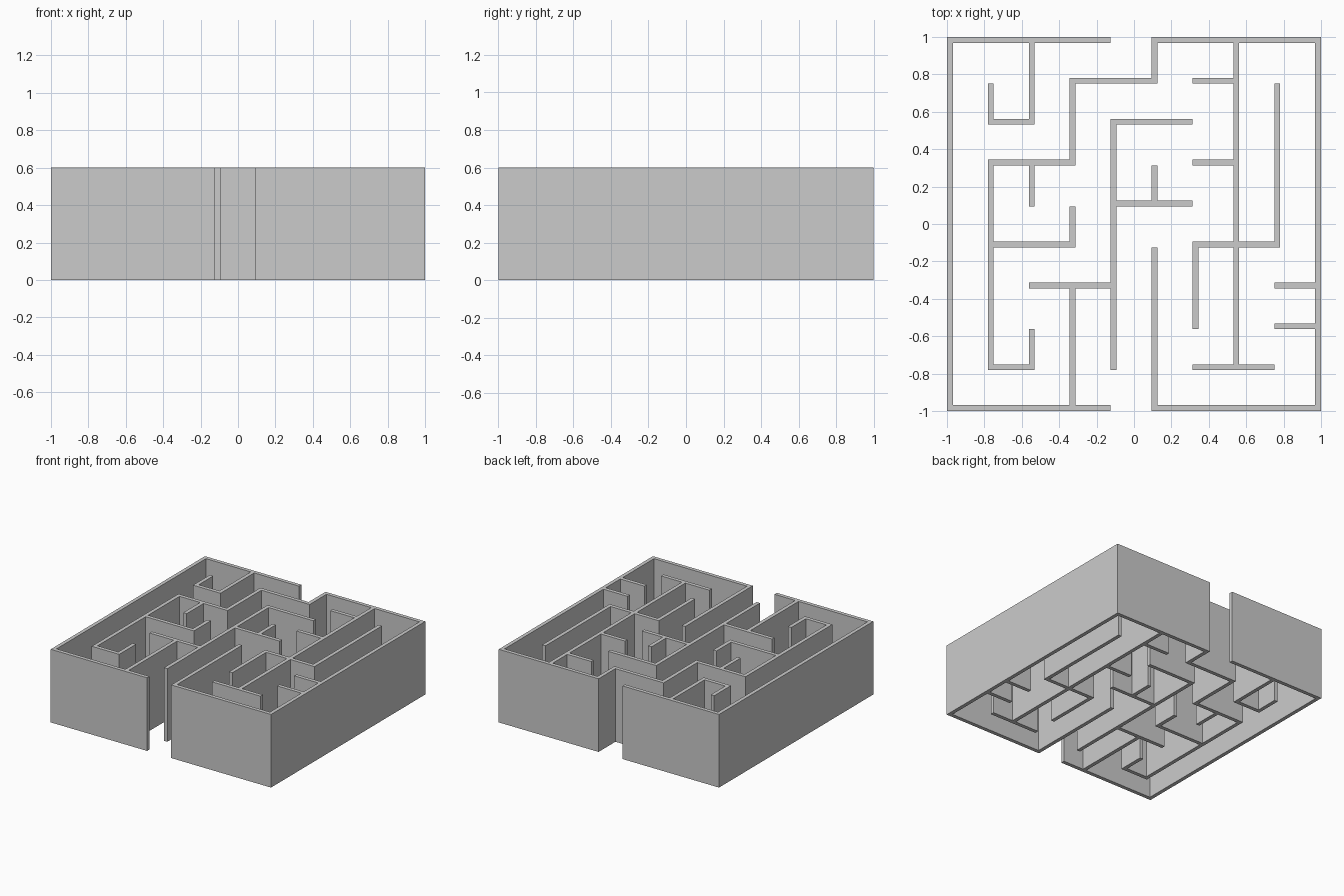
import bpy, bmesh

if "Cube" in bpy.data.objects:
    bpy.data.objects.remove(bpy.data.objects["Cube"])

N, T, H = 9, 0.031, 0.6            # cells per side, wall thickness, wall height
PITCH = (2.0 - T) / N

# Wall runs on the grid lines: (line, start, end)
across = [
    (0, 0, 4), (0, 5, 9), (9, 0, 4), (9, 5, 9),          # front and back, with gaps
    (1, 1, 2), (1, 6, 8), (2, 8, 9), (3, 2, 4), (3, 8, 9),
    (4, 1, 3), (4, 6, 8), (5, 4, 6), (6, 1, 3), (6, 6, 7),
    (7, 1, 2), (7, 4, 6), (8, 3, 5), (8, 6, 7),
]
along = [
    (0, 0, 9), (9, 0, 9),                                # left and right sides
    (1, 1, 6), (1, 7, 8), (2, 1, 2), (2, 5, 6), (2, 7, 9),
    (3, 0, 3), (3, 4, 5), (3, 6, 8), (4, 1, 7),
    (5, 0, 4), (5, 5, 6), (5, 8, 9), (6, 2, 4), (7, 1, 9), (8, 4, 8),
]

# Plan grid alternates wall-wide and corridor-wide strips
edges = []
for i in range(N + 1):
    edges += [-1 + i * PITCH, -1 + i * PITCH + T]

filled = {(2 * N, 2 * N)}                                # back right corner post
for line, a, b in across:
    filled |= {(k, 2 * line) for k in range(2 * a, 2 * b)}
for line, a, b in along:
    filled |= {(2 * line, k) for k in range(2 * a, 2 * b)}

# Floor plan of the walls, extruded to full height
bm = bmesh.new()
for i, j in sorted(filled):
    x0, x1, y0, y1 = edges[i], edges[i + 1], edges[j], edges[j + 1]
    bm.faces.new([bm.verts.new((x, y, 0)) for x, y in
                  ((x0, y0), (x1, y0), (x1, y1), (x0, y1))])
bmesh.ops.remove_doubles(bm, verts=bm.verts[:], dist=1e-4)
top = bmesh.ops.extrude_face_region(bm, geom=bm.faces[:], use_keep_orig=True)
bmesh.ops.translate(bm, vec=(0, 0, H),
                    verts=[v for v in top["geom"] if isinstance(v, bmesh.types.BMVert)])
bmesh.ops.recalc_face_normals(bm, faces=bm.faces[:])
# Merge the flat strips into clean wall faces
bmesh.ops.dissolve_limit(bm, angle_limit=0.01, verts=bm.verts[:], edges=bm.edges[:])

mesh = bpy.data.meshes.new("maze_walls")
bm.to_mesh(mesh)
bm.free()
bpy.context.collection.objects.link(bpy.data.objects.new("maze_walls", mesh))
